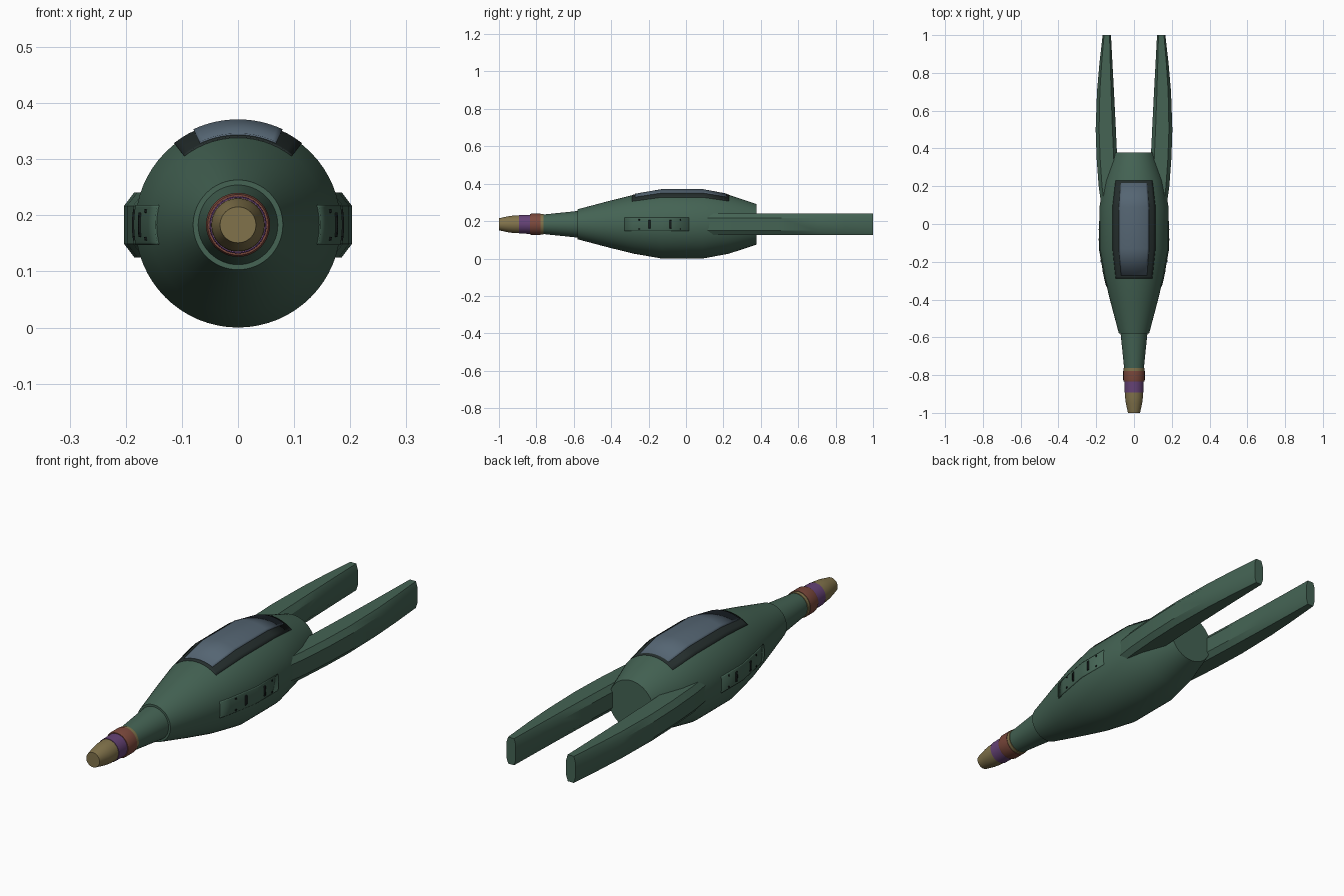
import bpy, bmesh
from math import sin, cos, asin, pi, radians

AXIS = 0.183   # height of the craft's long axis
cube = bpy.data.objects.get("Cube")
if cube:
    bpy.data.objects.remove(cube)


def material(name, rgb):
    m = bpy.data.materials.new(name)
    m.use_nodes = True
    color = (*rgb, 1)
    m.diffuse_color = color
    m.node_tree.nodes["Principled BSDF"].inputs["Base Color"].default_value = color
    return m


GREEN = material("hull green", (0.058, 0.125, 0.088))
GLASS = material("canopy glass", (0.09, 0.13, 0.17))
DARK = material("dark frame", (0.018, 0.027, 0.026))
TAN = material("nose tan", (0.22, 0.17, 0.07))
RED = material("red band", (0.2, 0.066, 0.045))
PURPLE = material("purple band", (0.13, 0.055, 0.18))
BLACK = material("black slots", (0.007, 0.01, 0.01))


def finish(bm, name, mat, recalc=True):
    if recalc:
        bmesh.ops.recalc_face_normals(bm, faces=bm.faces)
    mesh = bpy.data.meshes.new(name)
    bm.to_mesh(mesh)
    bm.free()
    mesh.materials.append(mat)
    ob = bpy.data.objects.new(name, mesh)
    bpy.context.collection.objects.link(ob)
    bpy.ops.object.select_all(action='DESELECT')
    ob.select_set(True)
    bpy.context.view_layer.objects.active = ob
    bpy.ops.object.shade_smooth_by_angle(angle=radians(30))
    return ob


def loft(name, mat, sections):
    """Skin closed loops of points and cap both ends."""
    bm = bmesh.new()
    rings = [[bm.verts.new(p) for p in s] for s in sections]
    n = len(rings[0])
    for a, b in zip(rings, rings[1:]):
        for j in range(n):
            bm.faces.new((a[j], a[(j + 1) % n], b[(j + 1) % n], b[j]))
    bm.faces.new(rings[0])
    bm.faces.new(rings[-1])
    return finish(bm, name, mat)


def lathe(name, mat, profile, n=64):
    """Turn a (y, radius) profile about the long axis."""
    return loft(name, mat, [[(r * sin(2 * pi * j / n), y, AXIS + r * cos(2 * pi * j / n))
                             for j in range(n)] for y, r in profile])


HULL = [(-0.58, 0.08), (-0.41, 0.125), (-0.28, 0.157), (-0.13, 0.183),
        (0.09, 0.183), (0.23, 0.157), (0.378, 0.108)]


def hull_radius(y):
    for (y0, r0), (y1, r1) in zip(HULL, HULL[1:]):
        if y <= y1:
            return r0 + (r1 - r0) * (y - y0) / (y1 - y0)


def plate(name, mat, y0, y1, lift, span, thickness=0.01):
    """Curved plate following the hull; span(r) gives start and end angle from the top."""
    ys = [y0] + [y for y, _ in HULL if y0 < y < y1] + [y1]
    steps = 16
    bm = bmesh.new()
    rows = []
    for y in ys:
        r = hull_radius(y)
        a0, a1 = span(r)
        angles = [a0 + (a1 - a0) * j / steps for j in range(steps + 1)]
        r += lift
        rows.append([bm.verts.new((r * sin(a), y, AXIS + r * cos(a))) for a in angles])
    for a, b in zip(rows, rows[1:]):
        for j in range(steps):
            bm.faces.new((a[j], a[j + 1], b[j + 1], b[j]))
    ob = finish(bm, name, mat, recalc=False)
    mod = ob.modifiers.new("thickness", 'SOLIDIFY')
    mod.thickness = thickness
    mod.offset = -1
    return ob


# Fuselage, neck and banded nose
lathe("hull", GREEN, HULL)
lathe("neck", GREEN, [(-0.765, 0.052), (-0.57, 0.072)])
lathe("neck_ring", TAN, [(-0.778, 0.055), (-0.762, 0.055)])
lathe("red_collar", RED, [(-0.835, 0.054), (-0.826, 0.057), (-0.777, 0.057)])
lathe("purple_collar", PURPLE, [(-0.892, 0.05), (-0.83, 0.051)])
lathe("nose_cap", TAN, [(-1, 0.032), (-0.95, 0.043), (-0.92, 0.047), (-0.885, 0.048)])

# Canopy
for name, mat, y0, y1, lift, half in (("canopy_frame", DARK, -0.288, 0.23, 0.002, 38),
                                      ("canopy_glass", GLASS, -0.273, 0.217, 0.005, 25)):
    plate(name, mat, y0, y1, lift, lambda r: (-radians(half), radians(half)))

# Side access panels with slots and rivets
for side, label in ((1, "left"), (-1, "right")):
    def band(low, high):
        def span(r):
            a, b = side * (pi / 2 - asin(high / r)), side * (pi / 2 - asin(low / r))
            return min(a, b), max(a, b)
        return span

    plate(label + "_panel", GREEN, -0.33, 0.015, 0.003, band(-0.035, 0.035))
    for y in (-0.195, -0.082):
        plate(label + "_slot", BLACK, y - 0.005, y + 0.005, 0.006, band(-0.021, 0.021))
    for y in (-0.25, -0.03):
        for z in (-0.024, 0.024):
            plate(label + "_rivet", BLACK, y - 0.003, y + 0.003, 0.006, band(z - 0.003, z + 0.003))

# Rear prongs: chamfered bars as (y, inner x, outer x)
PRONG = [(0.05, 0.075, 0.166), (0.2, 0.082, 0.187), (0.35, 0.089, 0.198), (0.5, 0.096, 0.203),
         (0.7, 0.106, 0.196), (0.85, 0.114, 0.183), (1, 0.122, 0.166)]
for side, label in ((1, "left"), (-1, "right")):
    sections = []
    for y, inner, outer in PRONG:
        c = 0.17 * (outer - inner)
        half = [(inner + c, 0.058), (outer - c, 0.058), (outer, 0.034)]
        half.insert(0, (inner, 0.034))
        loop = half + [(x, -z) for x, z in reversed(half)]
        sections.append([(side * x, y, AXIS + z) for x, z in loop])
    loft(label + "_prong", GREEN, sections)
